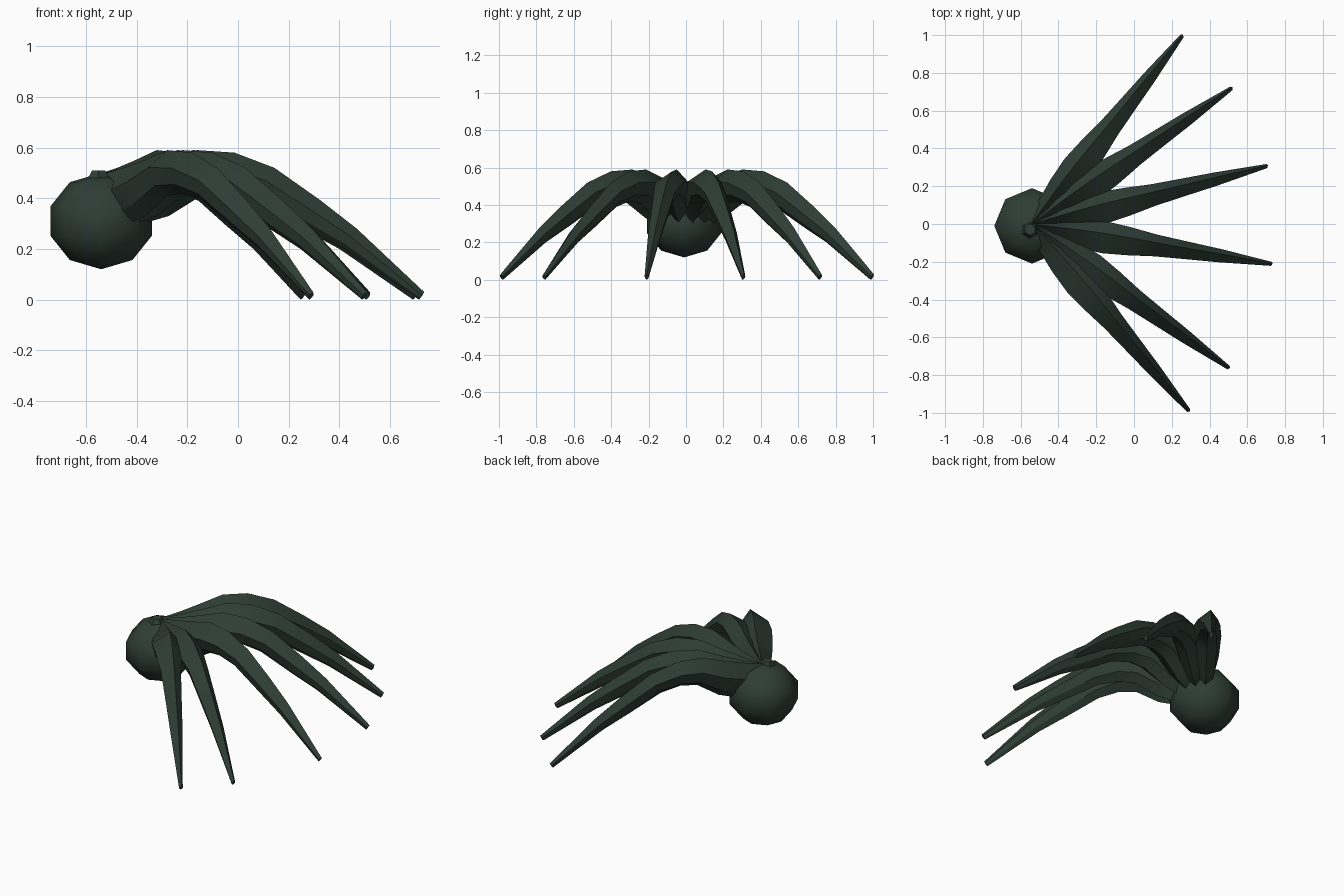
import bpy, bmesh, math
from mathutils import Vector

if "Cube" in bpy.data.objects:
    bpy.data.objects.remove(bpy.data.objects["Cube"])

HUB = Vector((-0.54, -0.01, 0.0))

mat = bpy.data.materials.new("dark green")
mat.diffuse_color = (0.028, 0.047, 0.037, 1)
mat.use_nodes = True
mat.node_tree.nodes["Principled BSDF"].inputs["Base Color"].default_value = mat.diffuse_color


def finish(name, bm, angle):
    bmesh.ops.recalc_face_normals(bm, faces=bm.faces)
    me = bpy.data.meshes.new(name)
    bm.to_mesh(me)
    bm.free()
    me.materials.append(mat)
    ob = bpy.data.objects.new(name, me)
    bpy.context.collection.objects.link(ob)
    bpy.ops.object.select_all(action='DESELECT')
    ob.select_set(True)
    bpy.context.view_layer.objects.active = ob
    bpy.ops.object.shade_smooth_by_angle(angle=math.radians(angle))
    return ob


# Round body
bm = bmesh.new()
bmesh.ops.create_uvsphere(bm, u_segments=8, v_segments=5, radius=1)
for v in bm.verts:
    v.co = Vector((v.co.x * 0.21, v.co.y * 0.21, v.co.z * 0.19 + 0.31)) + HUB
finish("body", bm, 60)

# Leg sections: top (r, z), bottom (r, z), half width
SECTIONS = [
    (-0.03, 0.49, 0.02, 0.31, 0.035),
    (0.12, 0.52, 0.13, 0.29, 0.055),
    (0.24, 0.55, 0.27, 0.33, 0.075),
    (0.38, 0.59, 0.40, 0.41, 0.085),
    (0.53, 0.58, 0.50, 0.42, 0.075),
    (0.69, 0.52, 0.62, 0.39, 0.058),
    (0.87, 0.395, 0.80, 0.29, 0.046),
    (1.02, 0.28, 0.97, 0.20, 0.036),
    (1.29, 0.03, 1.27, 0.0, 0.011),
]
# Cross-section: (side, height fraction)
RING = [(0.25, 1), (1, 0.62), (0.7, 0.22), (0, 0), (-0.7, 0.22), (-1, 0.62)]


def leg(index, degrees):
    a = math.radians(degrees)
    along = Vector((math.cos(a), math.sin(a), 0))
    side = Vector((-math.sin(a), math.cos(a), 0))
    bm = bmesh.new()
    rings = []
    for rt, zt, rb, zb, w in SECTIONS:
        ring = []
        for s, h in RING:
            r, z = rb + (rt - rb) * h, zb + (zt - zb) * h
            ring.append(bm.verts.new(HUB + along * r + side * s * w + Vector((0, 0, z))))
        rings.append(ring)
    n = len(RING)
    for p, q in zip(rings, rings[1:]):
        for i in range(n):
            bm.faces.new((p[i], p[(i + 1) % n], q[(i + 1) % n], q[i]))
    bm.faces.new(rings[0])
    bm.faces.new(rings[-1])
    finish(f"leg_{index}", bm, 30)


# Six legs fanned around the hub
for i, d in enumerate((-49.7, -35.8, -9, 14.3, 34.6, 51.7)):
    leg(i + 1, d)

# Small collar where the legs meet
bm = bmesh.new()
bmesh.ops.create_cone(bm, cap_ends=True, segments=6, radius1=0.07, radius2=0.03, depth=0.07)
bmesh.ops.translate(bm, verts=bm.verts, vec=HUB + Vector((-0.01, -0.02, 0.475)))
finish("collar", bm, 30)
